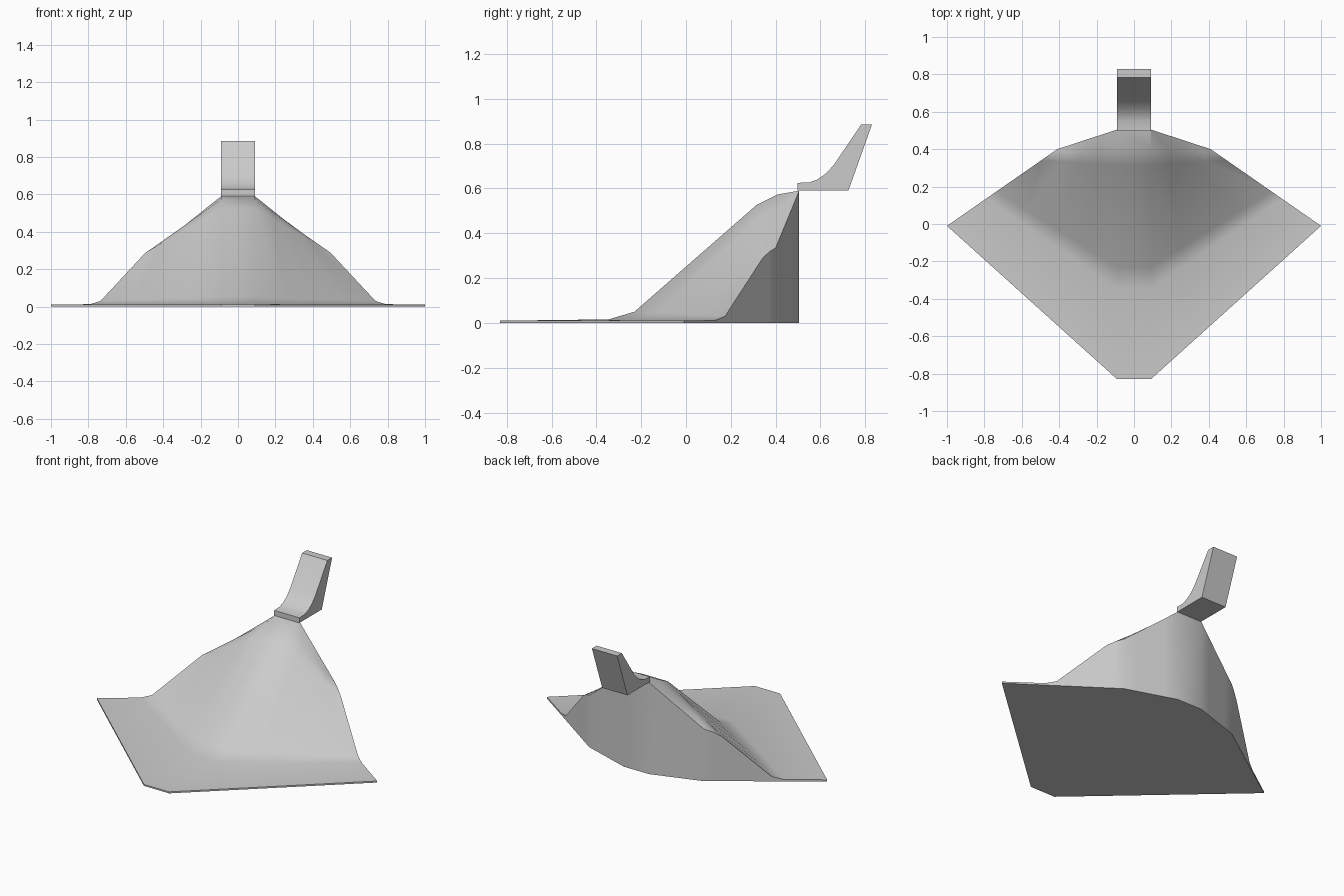
import bpy, bmesh
from mathutils import Vector

if "Cube" in bpy.data.objects:
    bpy.data.objects.remove(bpy.data.objects["Cube"])


def finish(name, bm):
    bmesh.ops.remove_doubles(bm, verts=bm.verts, dist=0.0005)
    bmesh.ops.recalc_face_normals(bm, faces=bm.faces)
    mesh = bpy.data.meshes.new(name)
    bm.to_mesh(mesh)
    bm.free()
    obj = bpy.data.objects.new(name, mesh)
    bpy.context.collection.objects.link(obj)
    bpy.ops.object.select_all(action='DESELECT')
    obj.select_set(True)
    bpy.context.view_layer.objects.active = obj
    bpy.ops.object.shade_smooth_by_angle(angle=0.6)
    return obj


# Slope: centre section (y, z) and wing section (x, z), from lip to rim
HALF = 0.09
centre = [(0.505, 0.59), (0.407, 0.573), (0.313, 0.525),
          (-0.23, 0.05), (-0.345, 0.016), (-0.83, 0.01)]
wing = [(0.41, 0.335), (0.45, 0.318), (0.495, 0.288),
        (0.735, 0.03), (0.79, 0.013), (1.0, 0.01)]


def wing_point(x, z):
    return Vector((x, 0.40 - (x - 0.41) * 0.41 / 0.59, z))


# Columns fan out from the middle to each back edge
STEPS = 4
right = []
for i in range(STEPS + 1):
    s = i / STEPS
    right.append([Vector((HALF, *c)).lerp(wing_point(*w), s)
                  for c, w in zip(centre, wing)])
left = [[Vector((-p.x, p.y, p.z)) for p in col] for col in reversed(right)]
columns = left + right

bm = bmesh.new()
grid = [[bm.verts.new(p) for p in col] for col in columns]
for a, b in zip(grid, grid[1:]):
    for j in range(len(a) - 1):
        bm.faces.new((a[j], a[j + 1], b[j + 1], b[j]))

# Vertical walls around the rim and flat underside
lip = [col[0] for col in grid]
front = [col[-1] for col in grid]
rim = lip + grid[-1][1:] + front[-2::-1] + grid[0][-2:0:-1]
base = [bm.verts.new((v.co.x, v.co.y, 0)) for v in rim]
n = len(rim)
for i in range(n):
    k = (i + 1) % n
    bm.faces.new((rim[i], rim[k], base[k], base[i]))
bm.faces.new(base)
finish("slope", bm)

# Kicker: extruded curved side profile above the lip
profile = [(0.497, 0.592), (0.725, 0.592), (0.83, 0.886), (0.782, 0.886),
           (0.658, 0.703), (0.622, 0.665), (0.587, 0.64), (0.55, 0.627),
           (0.497, 0.625)]
bm = bmesh.new()
face = bm.faces.new([bm.verts.new((-HALF, y, z)) for y, z in profile])
ext = bmesh.ops.extrude_face_region(bm, geom=[face], use_keep_orig=True)
bmesh.ops.translate(bm, vec=(2 * HALF, 0, 0),
                    verts=[g for g in ext["geom"] if isinstance(g, bmesh.types.BMVert)])
finish("kicker", bm)
